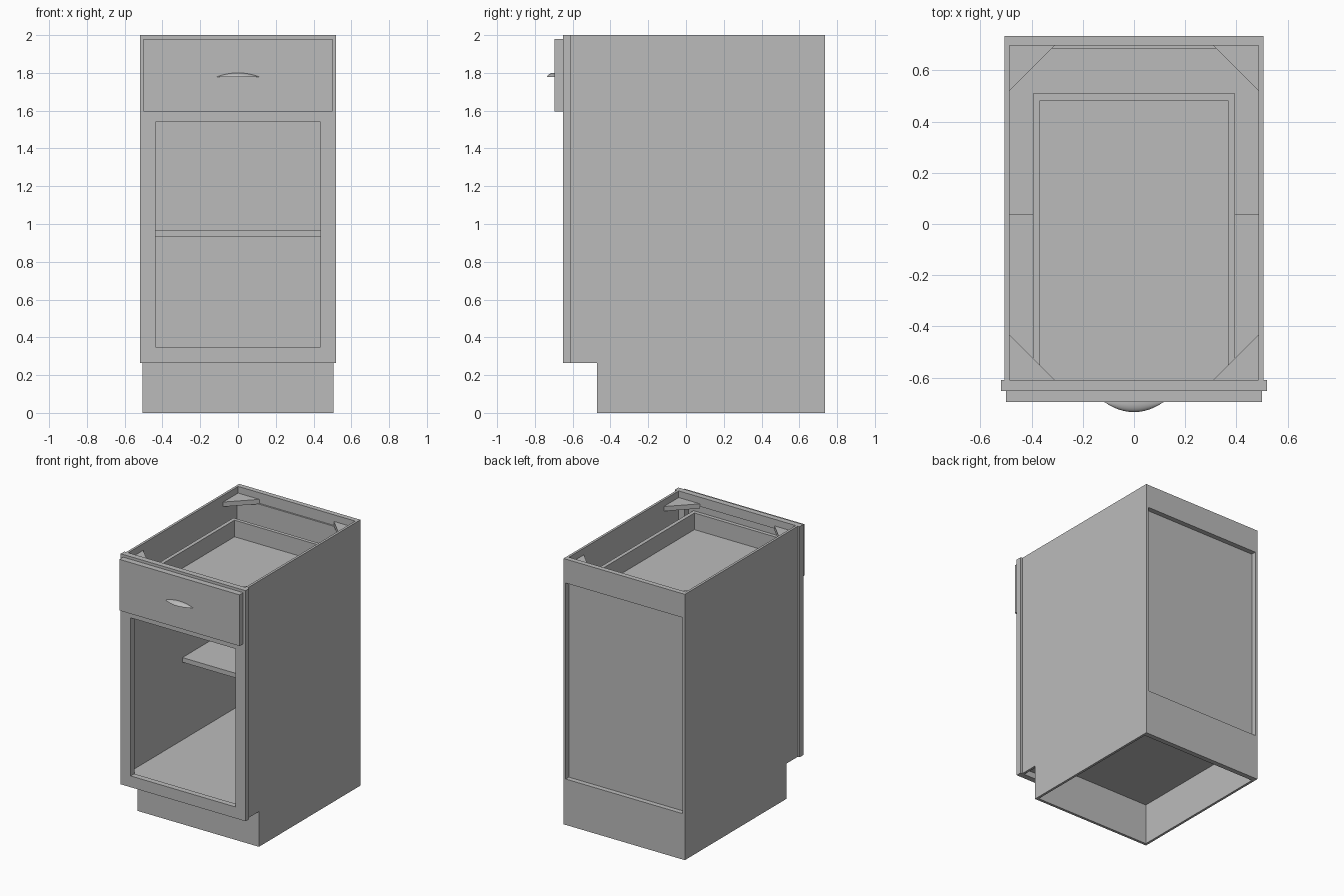
import bpy, bmesh, math

cube = bpy.data.objects.get("Cube")
if cube:
    bpy.data.objects.remove(cube, do_unlink=True)

# Single flat grey finish
GREY = (0.5, 0.5, 0.5, 1)
grey = bpy.data.materials.new("cabinet grey")
grey.use_nodes = True
grey.diffuse_color = GREY
grey.node_tree.nodes["Principled BSDF"].inputs["Base Color"].default_value = GREY


def finish(name, bm):
    bmesh.ops.recalc_face_normals(bm, faces=bm.faces)
    mesh = bpy.data.meshes.new(name)
    bm.to_mesh(mesh)
    bm.free()
    mesh.materials.append(grey)
    ob = bpy.data.objects.new(name, mesh)
    bpy.context.collection.objects.link(ob)
    return ob


def prism(name, points, offset):
    """Extrude a closed 3D outline along an offset."""
    bm = bmesh.new()
    face = bm.faces.new([bm.verts.new(p) for p in points])
    new = bmesh.ops.extrude_face_region(bm, geom=[face])["geom"]
    bmesh.ops.translate(bm, vec=offset, verts=[v for v in new if isinstance(v, bmesh.types.BMVert)])
    return finish(name, bm)


def box(name, x, y, z):
    """Box from (min, max) ranges."""
    outline = [(x[0], y[0], z[0]), (x[1], y[0], z[0]), (x[1], y[1], z[0]), (x[0], y[1], z[0])]
    return prism(name, outline, (0, 0, z[1] - z[0]))


# Main levels and planes
OUT, IN, FRAME = 0.505, 0.487, 0.52
BACK, RAIL, PANEL = 0.735, 0.697, 0.685
FRONT, FRAME_BACK, TOE = -0.652, -0.609, -0.472
DRAWER_FACE = -0.696
BASE, FLOOR, TOP = 0.265, 0.345, 2.0
inner = (-IN, IN)

# Side panels with toe notch
profile = [(TOE, 0), (BACK, 0), (BACK, TOP), (FRAME_BACK, TOP), (FRAME_BACK, BASE), (TOE, BASE)]
for side, s in (("left", 1), ("right", -1)):
    prism(side + "_side_panel", [(s * IN, y, z) for y, z in profile], (s * (OUT - IN), 0, 0))

# Carcass boards
box("floor_board", inner, (FRAME_BACK, RAIL), (0.31, FLOOR))
box("toe_board", inner, (TOE, TOE + 0.02), (0, 0.31))
box("back_panel", inner, (PANEL, RAIL), (0.31, 1.92))
box("back_upper_rail", inner, (RAIL, BACK), (1.82, TOP))
box("back_lower_rail", inner, (RAIL, BACK), (0, FLOOR))
box("half_shelf", inner, (0.035, PANEL), (0.93, 0.965))

# Corner braces
for fb, y, d in (("front", FRAME_BACK, 1), ("back", RAIL, -1)):
    for side, s in (("left", 1), ("right", -1)):
        prism(f"{fb}_{side}_brace",
              [(s * IN, y, 1.915), (s * 0.31, y, 1.915), (s * IN, y + d * 0.177, 1.915)],
              (0, 0, 0.035))

# Face frame
STILE = 0.437
depth = (FRONT, FRAME_BACK)
for side, s in (("left", 1), ("right", -1)):
    box(side + "_stile", sorted((s * STILE, s * FRAME)), depth, (BASE, TOP))
for name, z in (("bottom_rail", (BASE, 0.35)), ("middle_rail", (1.54, 1.63)), ("top_rail", (1.93, TOP))):
    box(name, (-STILE, STILE), depth, z)

# Drawer
box("drawer_front", (-0.5, 0.5), (DRAWER_FACE, FRONT), (1.595, 1.98))
W, T = 0.395, 0.028
height = (1.68, 1.86)
for side, s in (("left", 1), ("right", -1)):
    box(f"drawer_{side}_wall", sorted((s * (W - T), s * W)), (FRONT, 0.51), height)
box("drawer_back_wall", (T - W, W - T), (0.483, 0.51), height)
box("drawer_front_wall", (T - W, W - T), (FRONT, FRONT + T), height)
box("drawer_bottom", (T - W, W - T), (FRONT + T, 0.483), (1.72, 1.735))

# Domed drawer pull
bm = bmesh.new()
N, M = 32, 8
rows = []
for i in range(N + 1):
    u = 2 * i / N - 1
    w = max(1 - u * u, 0.001)
    row = [bm.verts.new((0.115 * u, DRAWER_FACE - 0.039 * w * math.cos(a), 1.778 + 0.022 * w * math.sin(a)))
           for a in (j / M * math.pi / 2 for j in range(M + 1))]
    row.append(bm.verts.new((0.115 * u, DRAWER_FACE, 1.778)))
    rows.append(row)
for a, b in zip(rows, rows[1:]):
    for j in range(M + 2):
        k = (j + 1) % (M + 2)
        bm.faces.new((a[j], a[k], b[k], b[j]))
bm.faces.new(rows[0])
bm.faces.new(rows[-1])
pull = finish("drawer_pull", bm)
bpy.ops.object.select_all(action="DESELECT")
pull.select_set(True)
bpy.context.view_layer.objects.active = pull
bpy.ops.object.shade_smooth_by_angle(angle=math.radians(35))
